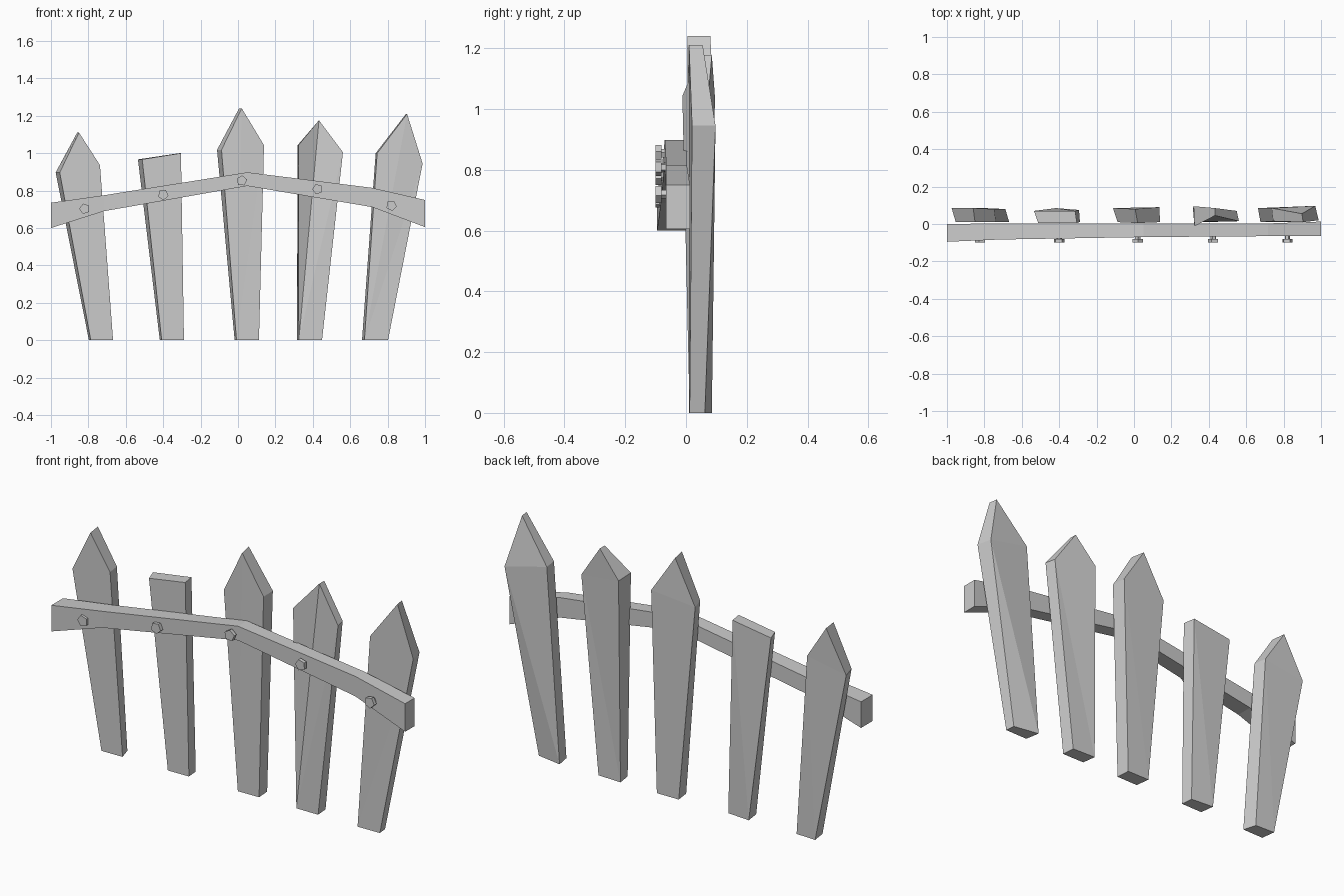
import bpy, bmesh, math

if "Cube" in bpy.data.objects:
    bpy.data.objects.remove(bpy.data.objects["Cube"])


def make(name, verts, faces):
    bm = bmesh.new()
    vs = [bm.verts.new(v) for v in verts]
    for f in faces:
        bm.faces.new([vs[i] for i in f])
    bmesh.ops.recalc_face_normals(bm, faces=bm.faces)
    mesh = bpy.data.meshes.new(name)
    bm.to_mesh(mesh)
    bm.free()
    ob = bpy.data.objects.new(name, mesh)
    bpy.context.collection.objects.link(ob)
    return ob


def picket(name, pts, shift):
    """Warped board: outline of (x, z, y front, y back); back is shifted in x per point."""
    n = len(pts)
    verts = [(x, yf, z) for x, z, yf, yb in pts]
    verts += [(p[0] + s, p[3], p[1]) for p, s in zip(pts, shift)]
    faces = [(0, i, i + 1) for i in range(1, n - 1)]
    faces += [(n + 2, n + (2 + i) % n, n + (3 + i) % n) for i in range(1, n - 1)]
    faces += [(i, (i + 1) % n, n + (i + 1) % n, n + i) for i in range(n)]
    make(name, verts, faces)


# Pickets: bottom left, bottom right, right shoulder, tip, left shoulder
picket("picket_1", [(-.787, 0, .01, .085), (-.668, 0, .012, .08), (-.738, .936, .01, .08),
                    (-.85, 1.11, .01, .085), (-.953, .897, .01, .085)],
       (-.01, -.02, -.01, -.01, -.022))
picket("picket_2", [(-.408, 0, .01, .085), (-.289, 0, .012, .075), (-.305, 1.0, .005, .07),
                    (-.512, .967, .005, .07)],
       (-.01, -.005, -.01, -.023))
picket("picket_3", [(-.008, 0, .01, .085), (.112, 0, .012, .085), (.139, 1.043, .01, .09),
                    (.02, 1.24, .005, .08), (-.088, 1.018, .01, .085)],
       (-.01, -.005, -.003, -.014, -.024))
picket("picket_4", [(.325, 0, .012, .085), (.449, 0, .012, .08), (.561, 1.005, .015, .07),
                    (.433, 1.176, .045, .085), (.323, 1.043, -.012, .095)],
       (-.01, -.005, -.012, 0, -.004))
picket("picket_5", [(.676, 0, .01, .085), (.802, 0, .012, .062), (.987, .945, .02, .097),
                    (.904, 1.21, .01, .055), (.744, 1.0, .015, .085)],
       (-.013, -.005, -.018, -.006, -.008))

# Bent rail: x, z bottom, z top, y front, y back
sections = [(-1, .6, .735, -.095, 0), (-.717, .69, .775, -.083, .003),
            (.05, .825, .898, -.07, .003), (.717, .712, .815, -.065, .003),
            (1, .605, .75, -.065, .013)]
verts, faces = [], [(0, 1, 2, 3), (16, 17, 18, 19)]
for x, zb, zt, yf, yb in sections:
    verts += [(x, yf, zb), (x, yf, zt), (x, yb, zt), (x, yb, zb)]
for s in range(4):
    for k in range(4):
        a, b = 4 * s + k, 4 * s + (k + 1) % 4
        faces.append((a, b, b + 4, a + 4))
make("rail", verts, faces)

# Five-sided nails: thin shank and wider head
for i, (x, z) in enumerate([(-.82, .703), (-.4, .778), (.02, .853), (.425, .808), (.82, .72)]):
    profile = [(.015, -.05), (.015, -.081), (.029, -.081), (.029, -.1)]
    ring = [math.radians(72 * k + 35 + 25 * i) for k in range(5)]
    verts = [(x + r * math.cos(a), y, z + r * math.sin(a)) for r, y in profile for a in ring]
    faces = [tuple(range(5)), tuple(range(15, 20))]
    faces += [(5 * s + k, 5 * s + (k + 1) % 5, 5 * s + 5 + (k + 1) % 5, 5 * s + 5 + k)
              for s in range(3) for k in range(5)]
    make(f"nail_{i + 1}", verts, faces)
